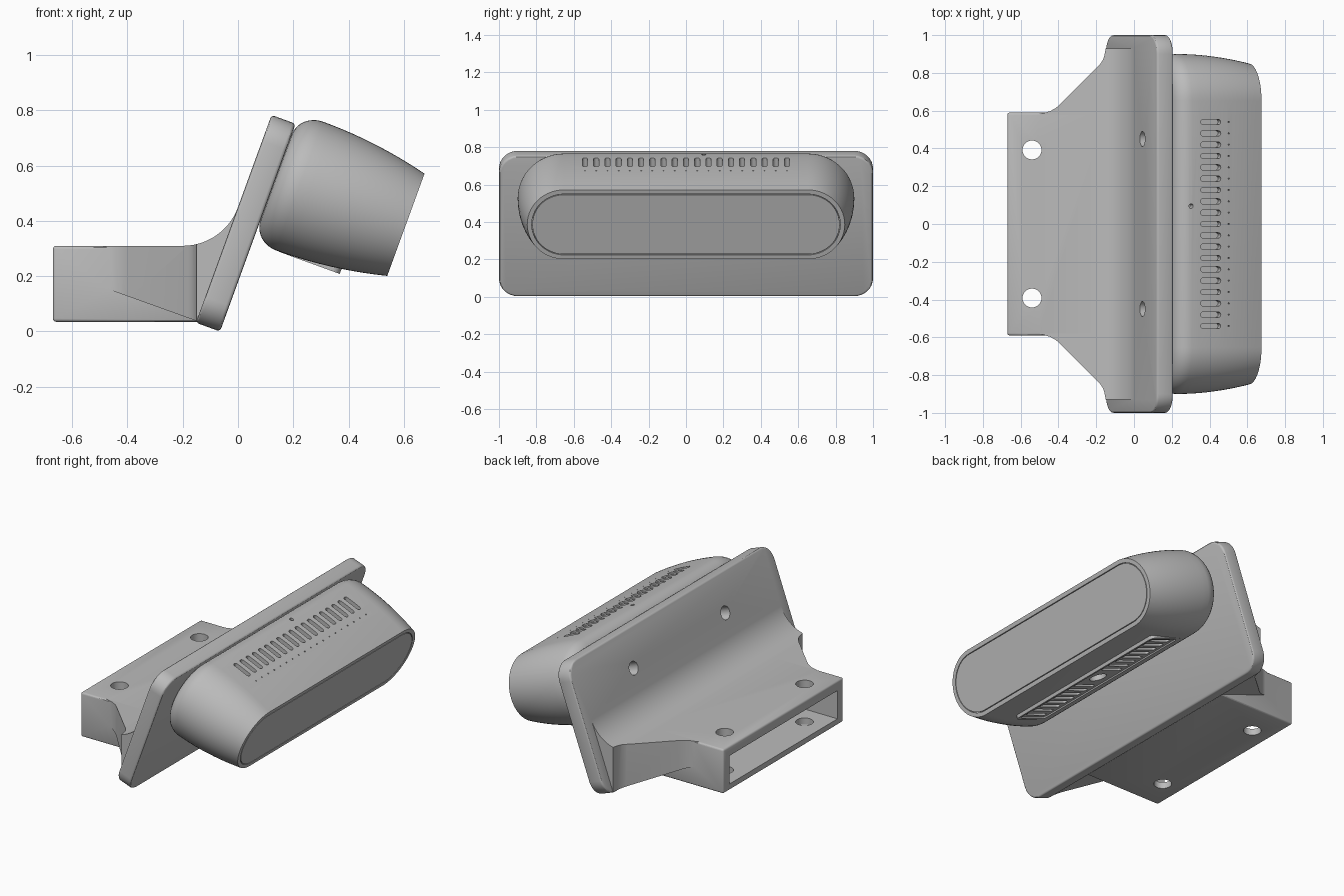
import bpy, bmesh
from math import sin, cos, pi, radians
from mathutils import Matrix, Vector

cube = bpy.data.objects.get("Cube")
if cube:
    bpy.data.objects.remove(cube, do_unlink=True)

# One flat grey
grey = bpy.data.materials.new("plain grey")
grey.use_nodes = True
grey.diffuse_color = (0.5, 0.5, 0.5, 1)
grey.node_tree.nodes["Principled BSDF"].inputs["Base Color"].default_value = (0.5, 0.5, 0.5, 1)

# Working frames: the head and plate lean back by TILT
TILT = radians(20)
FOOT = Vector((-0.065, 0, 0))
ALONG = Vector((0, 1, 0))
UP = Vector((sin(TILT), 0, cos(TILT)))
OUT = Vector((cos(TILT), 0, -sin(TILT)))


def frame(x, y, origin=Vector((0, 0, 0))):
    m = Matrix((x, y, x.cross(y))).transposed().to_4x4()
    m.translation = origin
    return m


PLAN = Matrix.Identity(4)
SIDE = frame(Vector((1, 0, 0)), Vector((0, 0, 1)))
FACE = frame(ALONG, UP, FOOT)      # profile (along, up), depth = out
VENT = frame(ALONG, OUT, FOOT)     # profile (along, out), depth = -up


def finish(name, bm, matrix):
    bmesh.ops.recalc_face_normals(bm, faces=bm.faces)
    bm.transform(matrix)
    mesh = bpy.data.meshes.new(name)
    bm.to_mesh(mesh)
    bm.free()
    mesh.materials.append(grey)
    ob = bpy.data.objects.new(name, mesh)
    bpy.context.collection.objects.link(ob)
    return ob


def loft(name, stacks, matrix):
    """Each stack is a list of (profile, depth) rings, capped at both ends."""
    bm = bmesh.new()
    for rings in stacks:
        loops = [[bm.verts.new((x, y, d)) for x, y in pts] for pts, d in rings]
        for a, b in zip(loops, loops[1:]):
            for i in range(len(a)):
                bm.faces.new((a[i - 1], a[i], b[i], b[i - 1]))
        bm.faces.new(loops[0])
        bm.faces.new(loops[-1])
    return finish(name, bm, matrix)


def prism(name, profiles, low, high, matrix=PLAN):
    return loft(name, [[(p, low), (p, high)] for p in profiles], matrix)


def rounded(cx, cy, hx, hy, r, seg=8):
    """Rounded rectangle; also gives slots and circles."""
    pts = []
    for k, (sx, sy) in enumerate(((1, 1), (-1, 1), (-1, -1), (1, -1))):
        for i in range(seg + 1):
            a = (k + i / seg) * pi / 2
            p = (cx + sx * (hx - r) + r * cos(a), cy + sy * (hy - r) + r * sin(a))
            if not pts or (Vector(p) - Vector(pts[-1])).length > 1e-5:
                pts.append(p)
    if (Vector(pts[0]) - Vector(pts[-1])).length < 1e-5:
        pts.pop()
    return pts


def circle(x, y, r, seg=6):
    return rounded(x, y, r, r, r, seg)


def rect(x0, x1, y0, y1):
    return [(x0, y0), (x1, y0), (x1, y1), (x0, y1)]


def use(ob, mod):
    bpy.context.view_layer.objects.active = ob
    bpy.ops.object.modifier_apply(modifier=mod.name)


def combine(ob, other, operation):
    mod = ob.modifiers.new("combine", 'BOOLEAN')
    mod.operation, mod.solver, mod.object = operation, 'EXACT', other
    use(ob, mod)
    bpy.data.objects.remove(other, do_unlink=True)


def soften(ob, width):
    mod = ob.modifiers.new("soften", 'BEVEL')
    mod.width, mod.segments, mod.limit_method = width, 3, 'ANGLE'
    mod.angle_limit = radians(35)
    use(ob, mod)


def smooth(ob):
    bpy.ops.object.select_all(action='DESELECT')
    ob.select_set(True)
    bpy.context.view_layer.objects.active = ob
    bpy.ops.object.shade_smooth_by_angle(angle=radians(30))


# Leaning back plate
bracket = prism("mounting_bracket", [rounded(0, 0.4, 1, 0.4, 0.1)], -0.093, 0, FACE)
soften(bracket, 0.012)

# Flared neck: side profile with a sweeping top, trimmed to the plan outline
R, SX, TOP = 0.213, -0.2, 0.31
sweep = [(SX + R * sin(a), TOP + R - R * cos(a))
         for a in (radians(70) * i / 14 for i in range(15))]
side = [(-0.54, 0.178), (-0.15, 0.038), (-0.10, 0.021), (0.05, 0.44)] + sweep[::-1] + [(-0.54, TOP)]
neck = prism("neck", [side], -0.98, 0.98, SIDE)
edge = [(-0.5, 0.58), (-0.475, 0.588), (-0.445, 0.597), (-0.415, 0.613), (-0.39, 0.635),
        (-0.18, 0.845), (-0.165, 0.868), (-0.156, 0.895), (-0.15, 0.93), (0.1, 0.93)]
plan = edge + [(x, -y) for x, y in reversed(edge)]
combine(neck, prism("plan", [plan], -0.1, 0.9), 'INTERSECT')

# Socket block
socket = prism("socket", [rect(-0.67, -0.12, -0.59, 0.59)], 0.035, TOP)
soften(socket, 0.012)
combine(bracket, neck, 'UNION')
combine(bracket, socket, 'UNION')

# Socket cavity, bolt holes and plate screw holes
combine(bracket, prism("cavity", [rect(-0.8, -0.22, -0.53, 0.53)], 0.075, 0.25), 'DIFFERENCE')
combine(bracket, prism("bolts", [circle(-0.54, s * 0.392, 0.05, 8) for s in (1, -1)], -0.1, 0.5),
        'DIFFERENCE')
combine(bracket, prism("screws", [circle(s * 0.45, 0.576, 0.04) for s in (1, -1)], -0.2, -0.005, FACE),
        'DIFFERENCE')
smooth(bracket)

# Head: stadium rings lofted outward, with a thin seam in the front face
MID, SPAN = 0.593, 0.652


def stadium(r):
    return rounded(0, MID, SPAN + r, r, r, 14)


rings = [(stadium(0.165 + 0.083 * sin(a)), 0.09 * (1 - cos(a)))
         for a in (pi / 2 * i / 8 for i in range(9))]
rings += [(stadium(0.248 - 0.051 * (i / 10) ** 2), 0.09 + 0.041 * i) for i in range(1, 11)]
rings += [(stadium(r), d) for r, d in ((0.173, 0.5), (0.173, 0.49), (0.169, 0.49), (0.169, 0.5))]
head = loft("head", [rings], FACE)

# Raised vent panel underneath, with a recessed floor
combine(head, prism("panel", [rounded(0, 0.218, 0.6, 0.118, 0.03)], -0.42, -0.344, VENT), 'UNION')
combine(head, prism("recess", [rounded(0, 0.222, 0.58, 0.098, 0.02)], -0.352, -0.2, VENT), 'DIFFERENCE')

# Vent slots, top row and bottom row, plus pin holes
ys = [0.06 * i for i in range(-9, 10)]
top_cuts = [rounded(y, 0.197, 0.014, 0.058, 0.014, 4) for y in ys]
top_cuts += [circle(y, 0.302, 0.004, 2) for y in ys] + [circle(0.095, 0.085, 0.012)]
combine(head, prism("top_slots", top_cuts, -0.95, -0.79, VENT), 'DIFFERENCE')
low_cuts = [rounded(y, 0.222, 0.014, 0.075, 0.014, 4) for y in ys if abs(y) > 0.07]
low_cuts.append(circle(0, 0.222, 0.05))
combine(head, prism("low_slots", low_cuts, -0.39, -0.2, VENT), 'DIFFERENCE')
smooth(head)
